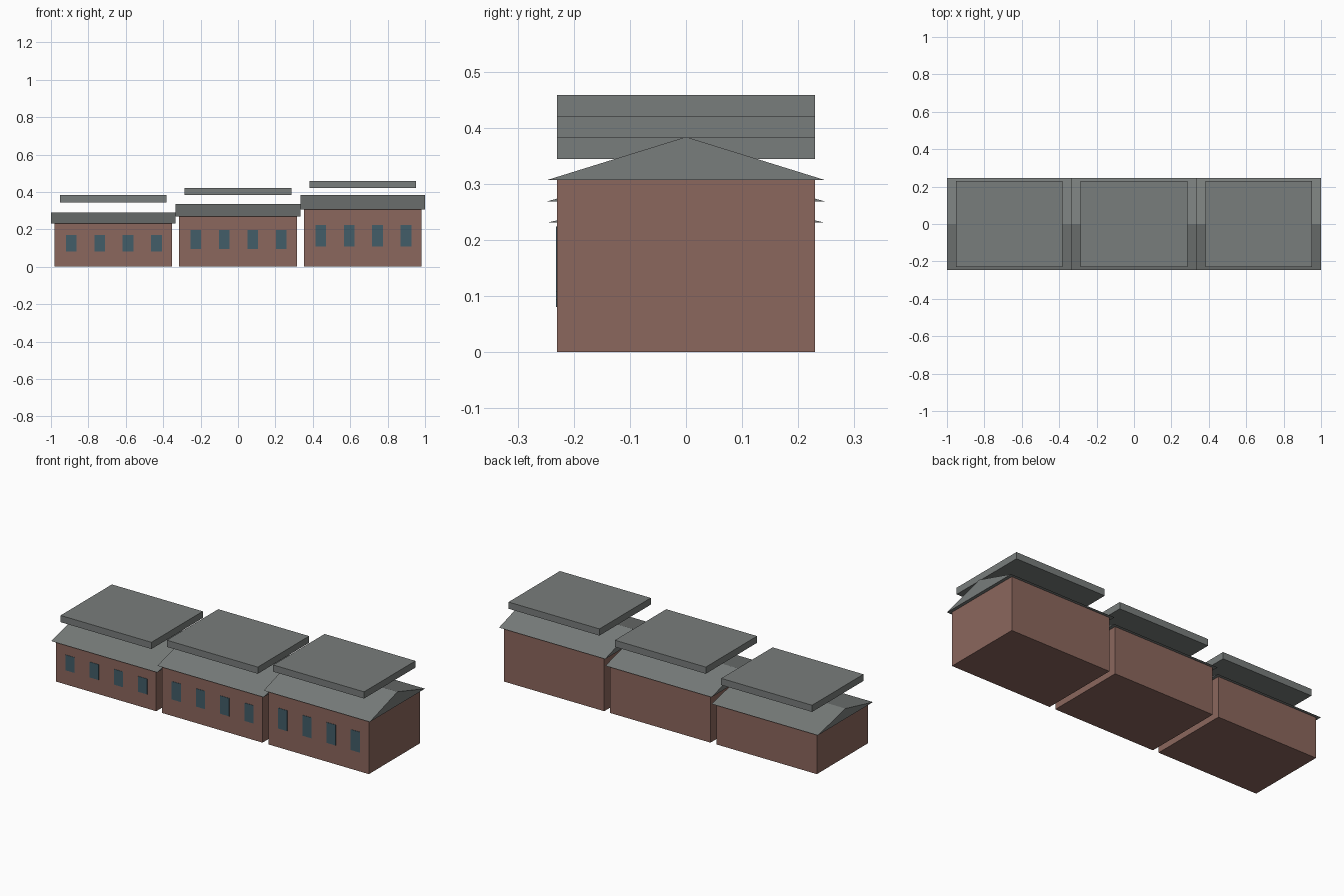
import bpy
import bmesh

if "Cube" in bpy.data.objects:
    bpy.data.objects.remove(bpy.data.objects["Cube"])


def material(name, rgb):
    m = bpy.data.materials.new(name)
    m.diffuse_color = (*rgb, 1)
    m.use_nodes = True
    m.node_tree.nodes["Principled BSDF"].inputs["Base Color"].default_value = m.diffuse_color
    return m


BRICK = material("brick", (0.26, 0.135, 0.11))
ROOF = material("roof_grey", (0.19, 0.205, 0.20))
GLASS = material("glass", (0.055, 0.11, 0.14))


def add_mesh(name, bm, mat):
    bmesh.ops.recalc_face_normals(bm, faces=bm.faces[:])
    me = bpy.data.meshes.new(name)
    bm.to_mesh(me)
    bm.free()
    me.materials.append(mat)
    ob = bpy.data.objects.new(name, me)
    bpy.context.collection.objects.link(ob)
    return ob


def box(name, centre, size, mat):
    bm = bmesh.new()
    bmesh.ops.create_cube(bm, size=1)
    for v in bm.verts:
        v.co = [c + a * s for c, a, s in zip(centre, v.co, size)]
    return add_mesh(name, bm, mat)


def gable_roof(name, cx, half_len, half_depth, z, rise, mat):
    # triangular end profile swept along x
    bm = bmesh.new()
    profile = [(-half_depth, z), (half_depth, z), (0, z + rise)]
    end = bm.faces.new([bm.verts.new((cx - half_len, y, h)) for y, h in profile])
    swept = bmesh.ops.extrude_face_region(bm, geom=[end], use_keep_orig=True)
    for g in swept["geom"]:
        if isinstance(g, bmesh.types.BMVert):
            g.co.x += 2 * half_len
    return add_mesh(name, bm, mat)


# three stepped blocks, rising to the right
for i, h in enumerate((0.231, 0.269, 0.307)):
    cx = (i - 1) * 0.667
    n = i + 1
    box(f"walls_{n}", (cx, 0, h / 2), (0.63, 0.46, h), BRICK)
    gable_roof(f"gable_roof_{n}", cx, 0.333, 0.247, h, h * 0.25, ROOF)
    # flat slab floating above the ridge
    box(f"roof_slab_{n}", (cx, 0, h + 0.1325), (0.57, 0.46, 0.038), ROOF)
    # front windows
    for k in range(4):
        wx = cx + 0.003 + (k - 1.5) * 0.152
        box(f"window_{n}_{k + 1}", (wx, -0.226, h * 0.54), (0.057, 0.012, h * 0.38), GLASS)
